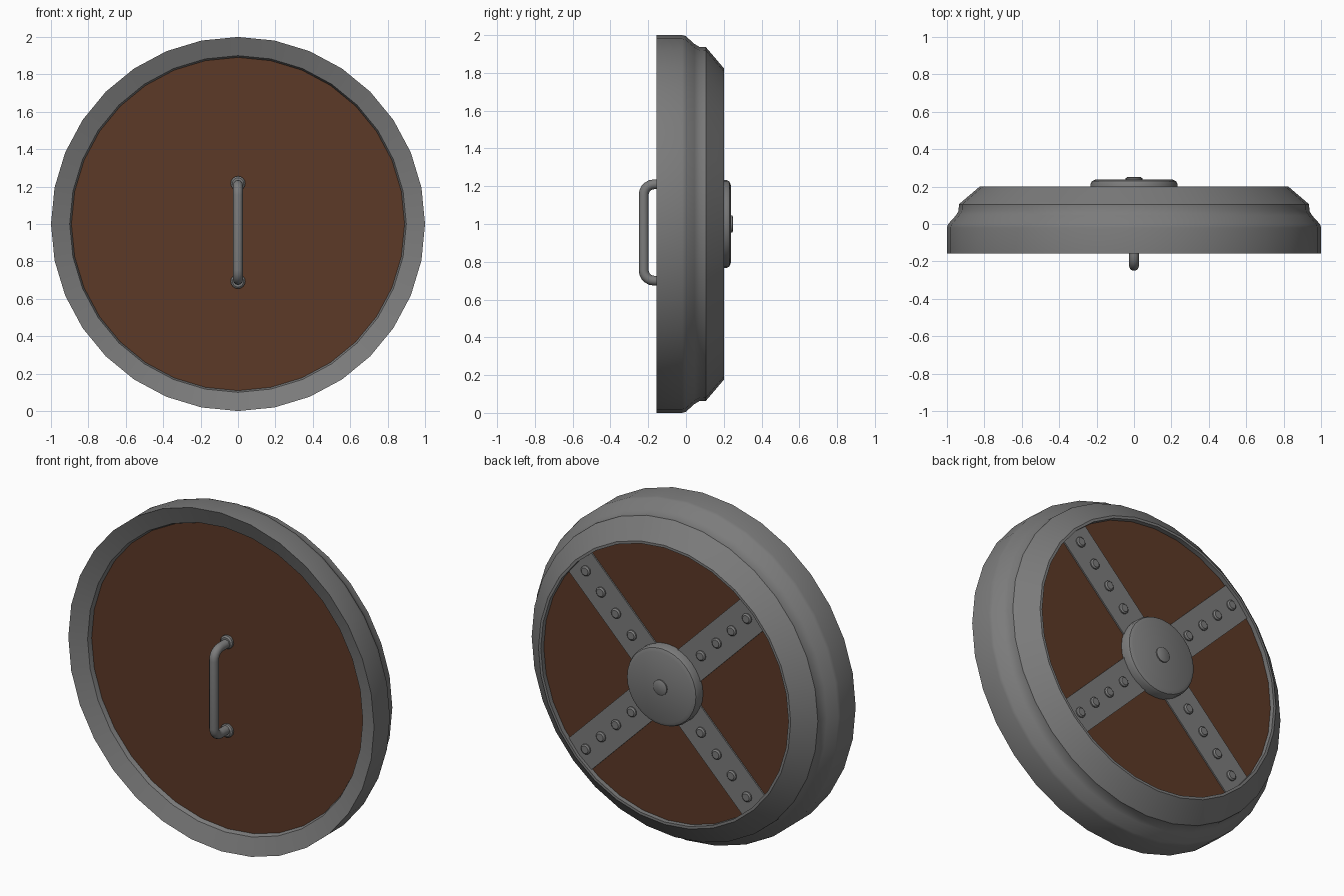
import bpy, bmesh, math
from mathutils import Vector, Matrix

if "Cube" in bpy.data.objects:
    bpy.data.objects.remove(bpy.data.objects["Cube"])


def material(name, rgb):
    m = bpy.data.materials.new(name)
    m.diffuse_color = (*rgb, 1)
    m.use_nodes = True
    m.node_tree.nodes["Principled BSDF"].inputs["Base Color"].default_value = m.diffuse_color
    return m


STEEL = material("grey steel", (0.2, 0.2, 0.2))
WOOD = material("dark brown wood", (0.107, 0.041, 0.02))


def finish(name, bm, mat, angle=35):
    bmesh.ops.recalc_face_normals(bm, faces=bm.faces)
    me = bpy.data.meshes.new(name)
    bm.to_mesh(me)
    bm.free()
    me.materials.append(mat)
    ob = bpy.data.objects.new(name, me)
    bpy.context.collection.objects.link(ob)
    bpy.ops.object.select_all(action='DESELECT')
    ob.select_set(True)
    bpy.context.view_layer.objects.active = ob
    bpy.ops.object.shade_smooth_by_angle(angle=math.radians(angle))
    return ob


def lathe(name, profile, mat, x=0, z=1, n=32, ring=False):
    """Turn (radius, y) points about the y axis; ring closes the section, else ends are capped."""
    bm = bmesh.new()
    rows = [[bm.verts.new((x + r * math.sin(2 * math.pi * i / n), y,
                           z + r * math.cos(2 * math.pi * i / n))) for i in range(n)]
            for r, y in profile]
    pairs = list(zip(rows, rows[1:]))
    if ring:
        pairs.append((rows[-1], rows[0]))
    else:
        bm.faces.new(rows[0])
        bm.faces.new(rows[-1])
    for a, b in pairs:
        for i in range(n):
            j = (i + 1) % n
            bm.faces.new((a[i], a[j], b[j], b[i]))
    return finish(name, bm, mat)


# Metal rim with stepped outer side, and the wooden disc inside it
lathe("rim", [(0.90, -0.12), (1.0, -0.157), (1.0, -0.02), (0.995, -0.002), (0.953, 0.045),
              (0.938, 0.07), (0.936, 0.105), (0.925, 0.115), (0.825, 0.2), (0.81, 0.2),
              (0.81, 0.15), (0.885, 0.05), (0.885, -0.08)], STEEL, ring=True)
lathe("wood_disc", [(0.9, -0.095), (0.9, 0.09), (0.83, 0.172)], WOOD)

# Diagonal straps with four rivets on each arm
for k in range(2):
    bm = bmesh.new()
    bmesh.ops.create_cube(bm, size=1, matrix=Matrix.Translation((0, 0.165, 1))
                          @ Matrix.Rotation(math.radians(45 + 90 * k), 4, 'Y')
                          @ Matrix.Diagonal((1.64, 0.03, 0.21, 1)))
    finish(f"strap_{k + 1}", bm, STEEL)
for k in range(4):
    a = math.radians(45 + 90 * k)
    for i, r in enumerate((0.32, 0.465, 0.605, 0.745)):
        lathe(f"rivet_{k + 1}_{i + 1}", [(0.03, 0.17), (0.03, 0.187), (0.022, 0.194)], STEEL,
              x=r * math.cos(a), z=1 + r * math.sin(a), n=12)

# Central boss and its knob
lathe("boss", [(0.232, 0.16), (0.232, 0.215), (0.225, 0.229), (0.205, 0.238)], STEEL)
lathe("boss_knob", [(0.045, 0.22), (0.045, 0.245), (0.036, 0.25)], STEEL, n=16)

# Grip: tube swept along a path with rounded corners
LOW, HIGH, BAR, BEND = 0.7, 1.21, -0.224, 0.055
path = [Vector((0, -0.08, LOW))]
for zc, start in ((LOW + BEND, 0), (HIGH - BEND, 90)):
    for s in range(6):
        t = math.radians(start + 18 * s)
        path.append(Vector((0, BAR + BEND - BEND * math.sin(t), zc - BEND * math.cos(t))))
path.append(Vector((0, -0.08, HIGH)))
bm = bmesh.new()
rows = []
for i, p in enumerate(path):
    d = (path[min(i + 1, len(path) - 1)] - path[max(i - 1, 0)]).normalized()
    side = Vector((1, 0, 0)).cross(d)
    rows.append([bm.verts.new(p + 0.026 * (math.cos(t) * Vector((1, 0, 0)) + math.sin(t) * side))
                 for t in (2 * math.pi * j / 12 for j in range(12))])
for a, b in zip(rows, rows[1:]):
    for i in range(12):
        j = (i + 1) % 12
        bm.faces.new((a[i], a[j], b[j], b[i]))
bm.faces.new(rows[0])
bm.faces.new(rows[-1])
finish("grip", bm, STEEL, 45)

# Washers where the grip meets the wood
for name, z in (("lower", LOW - 0.007), ("upper", HIGH + 0.007)):
    lathe(f"{name}_grip_washer", [(0.039, -0.09), (0.039, -0.108), (0.03, -0.116)], STEEL, z=z, n=16)
